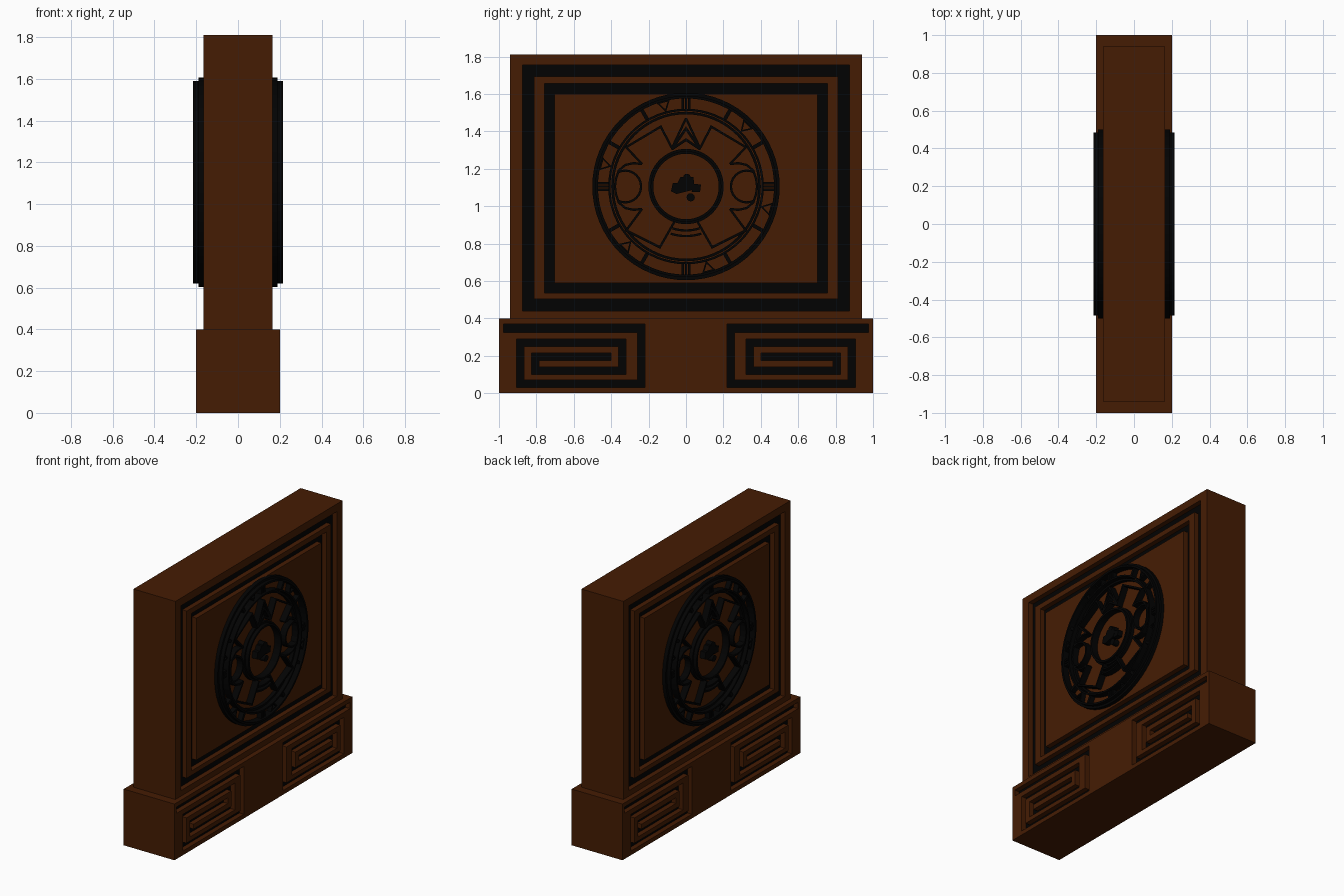
import bpy, bmesh, math
from mathutils import Vector

if "Cube" in bpy.data.objects:
    bpy.data.objects.remove(bpy.data.objects["Cube"])


def material(name, rgb):
    m = bpy.data.materials.new(name)
    m.diffuse_color = (*rgb, 1)
    m.use_nodes = True
    m.node_tree.nodes["Principled BSDF"].inputs["Base Color"].default_value = m.diffuse_color
    return m


BROWN = material("dark brown wood", (0.06, 0.0115, 0.001))
BLACK = material("black inlay", (0.0008, 0.0008, 0.0008))


def finish(bm, name, mats):
    bmesh.ops.recalc_face_normals(bm, faces=bm.faces[:])
    me = bpy.data.meshes.new(name)
    bm.to_mesh(me)
    bm.free()
    for m in mats:
        me.materials.append(m)
    ob = bpy.data.objects.new(name, me)
    bpy.context.collection.objects.link(ob)
    return ob


def carved_block(name, hx, hy, z0, z1, rects, depth):
    """Block with black-floored grooves sunk into both broad faces."""
    bm = bmesh.new()
    bmesh.ops.create_cube(bm, size=1)
    for v in bm.verts:
        v.co = Vector((v.co.x * 2 * hx, v.co.y * 2 * hy,
                       z0 + (v.co.z + 0.5) * (z1 - z0)))
    for axis, values in ((1, {y for r in rects for y in r[:2]}),
                         (2, {z for r in rects for z in r[2:]})):
        for val in sorted(values):
            co, no = Vector((0, 0, 0)), Vector((0, 0, 0))
            co[axis], no[axis] = val, 1
            bmesh.ops.bisect_plane(bm, geom=bm.verts[:] + bm.edges[:] + bm.faces[:],
                                   plane_co=co, plane_no=no, dist=1e-6)
    for side in (1, -1):
        chosen = []
        for f in bm.faces:
            c = f.calc_center_median()
            if abs(c.x - side * hx) < 1e-4 and any(
                    a < c.y < b and s < c.z < t for a, b, s, t in rects):
                chosen.append(f)
        new = bmesh.ops.extrude_face_region(bm, geom=chosen)["geom"]
        for g in new:
            if isinstance(g, bmesh.types.BMVert):
                g.co.x -= side * depth
        bmesh.ops.delete(bm, geom=[f for f in chosen if f.is_valid], context='FACES')
    # Groove floors are black, everything else brown
    for f in bm.faces:
        c = f.calc_center_median()
        f.material_index = int(abs(abs(c.x) - (hx - depth)) < 1e-4)
    return finish(bm, name, (BROWN, BLACK))


def frame(hy, z0, z1, w):
    return [(-hy, hy, z1 - w, z1), (-hy, hy, z0, z0 + w),
            (-hy, w - hy, z0, z1), (hy - w, hy, z0, z1)]


# Base with a squared spiral groove at each end
spiral = [(0.22, 0.975, 0.325, 0.37), (0.22, 0.26, 0.03, 0.37),
          (0.22, 0.905, 0.03, 0.07), (0.865, 0.905, 0.03, 0.29),
          (0.32, 0.905, 0.25, 0.29), (0.32, 0.36, 0.10, 0.29),
          (0.32, 0.825, 0.10, 0.14), (0.785, 0.825, 0.10, 0.215),
          (0.40, 0.825, 0.175, 0.215)]
carved_block("base", 0.2, 1.0, 0, 0.4,
             spiral + [(-b, -a, s, t) for a, b, s, t in spiral], 0.035)

# Upright slab with two nested frame grooves
carved_block("slab", 0.165, 0.94, 0.4, 1.81,
             frame(0.875, 0.44, 1.755, 0.063) + frame(0.757, 0.535, 1.655, 0.055), 0.035)

# Medallion, drawn as raised strips in (y, z) about its centre
CZ, X0 = 1.105, 0.16


def prism(bm, loop, top):
    lo = [bm.verts.new((X0, y, z + CZ)) for y, z in loop]
    hi = [bm.verts.new((top, y, z + CZ)) for y, z in loop]
    bm.faces.new(lo[::-1])
    bm.faces.new(hi)
    n = len(loop)
    for i in range(n):
        bm.faces.new((lo[i], lo[(i + 1) % n], hi[(i + 1) % n], hi[i]))


def strip(bm, pts, w, top, closed=False):
    pts = [Vector(p) for p in pts]
    n, rows = len(pts), []
    for i, p in enumerate(pts):
        a = (p - pts[i - 1]).normalized() if closed or i else None
        b = (pts[(i + 1) % n] - p).normalized() if closed or i < n - 1 else None
        a, b = a or b, b or a
        na, nb = Vector((-a.y, a.x)), Vector((-b.y, b.x))
        m = (na + nb).normalized()
        m = m * (w / 2 / max(0.35, m.dot(na)))
        rows.append([bm.verts.new((x, q.x, q.y + CZ))
                     for x, q in ((X0, p - m), (top, p - m), (top, p + m), (X0, p + m))])
    for i in range(n if closed else n - 1):
        r, s = rows[i], rows[(i + 1) % n]
        for k in range(4):
            bm.faces.new((r[k], r[(k + 1) % 4], s[(k + 1) % 4], s[k]))
    if not closed:
        bm.faces.new(rows[0])
        bm.faces.new(rows[-1][::-1])


def arc(r, a0, a1, n, cy=0, cz=0):
    return [(cy + r * math.cos(math.radians(a0 + (a1 - a0) * i / n)),
             cz + r * math.sin(math.radians(a0 + (a1 - a0) * i / n))) for i in range(n + 1)]


def ring(bm, r, w, top):
    strip(bm, arc(r, 0, 360, 64)[:-1], w, top, True)


def polar(r, t, ang):
    a = math.radians(ang)
    return (r * math.cos(a) - t * math.sin(a), r * math.sin(a) + t * math.cos(a))


def rings(bm):
    for r, w, top in ((0.49, 0.022, 0.19), (0.478, 0.014, 0.215), (0.41, 0.012, 0.215),
                      (0.393, 0.014, 0.19), (0.195, 0.012, 0.19), (0.182, 0.014, 0.215)):
        ring(bm, r, w, top)


def dial_marks(bm):
    for ang in range(0, 360, 90):
        for t in (-0.018, 0, 0.018):
            strip(bm, [polar(0.415, t, ang), polar(0.475, t, ang)], 0.012, 0.2)
    for ang in range(45, 405, 60):
        strip(bm, [polar(0.42, 0, ang), polar(0.468, 0.03, ang), polar(0.468, -0.03, ang)],
              0.008, 0.2, True)
    for ang in range(0, 360, 30):
        if ang % 90:
            strip(bm, [polar(0.412, 0, ang), polar(0.476, 0, ang)], 0.02, 0.2)


def ornaments(bm):
    for s in (1, -1):
        def line(pts):
            strip(bm, [(s * y, z) for y, z in pts], 0.012, 0.21)
        # Crown and upper wing, hooked crescent, lower wing
        line([(0, 0.365), (0.075, 0.205), (0.135, 0.32), (0.32, 0.21), (0.235, 0.12)])
        line(arc(0.085, 60, 300, 16, 0.325, 0))
        line([(0.235, 0.12), (0.28, 0.125), (0.325, 0.115), (0.36, 0.085), (0.375, 0.04),
              (0.38, 0), (0.375, -0.04), (0.36, -0.085), (0.325, -0.115), (0.28, -0.125),
              (0.235, -0.12)])
        line([(0.06, -0.185), (0.14, -0.325), (0.32, -0.235), (0.235, -0.12)])
    for apex in (0.31, 0.25):
        strip(bm, [(-0.075, 0.2), (0, apex), (0.075, 0.2)], 0.014, 0.21)
    for r in (0.235, 0.265):
        strip(bm, arc(r, 252, 288, 12), 0.012, 0.21)


def centre_piece(bm):
    prism(bm, [(-0.08, -0.025), (-0.05, -0.04), (0.03, -0.02), (0.045, 0.0), (0.04, 0.05),
               (-0.03, 0.05), (-0.045, 0.02), (-0.07, 0.02)], 0.205)
    prism(bm, [(0.03, -0.03), (0.075, -0.03), (0.08, 0.01), (0.04, 0.015)], 0.203)
    prism(bm, arc(0.022, 0, 360, 12, 0.025, -0.058)[:-1], 0.207)
    prism(bm, arc(0.02, 0, 360, 12, 0.005, 0.048)[:-1], 0.207)


for label, build in (("medallion_rings", rings), ("dial_marks", dial_marks),
                     ("medallion_ornaments", ornaments), ("centre_piece", centre_piece)):
    for side, turn in (("right", 0), ("left", math.pi)):
        bm = bmesh.new()
        build(bm)
        ob = finish(bm, label + "_" + side, (BLACK,))
        ob.rotation_euler.z = turn
